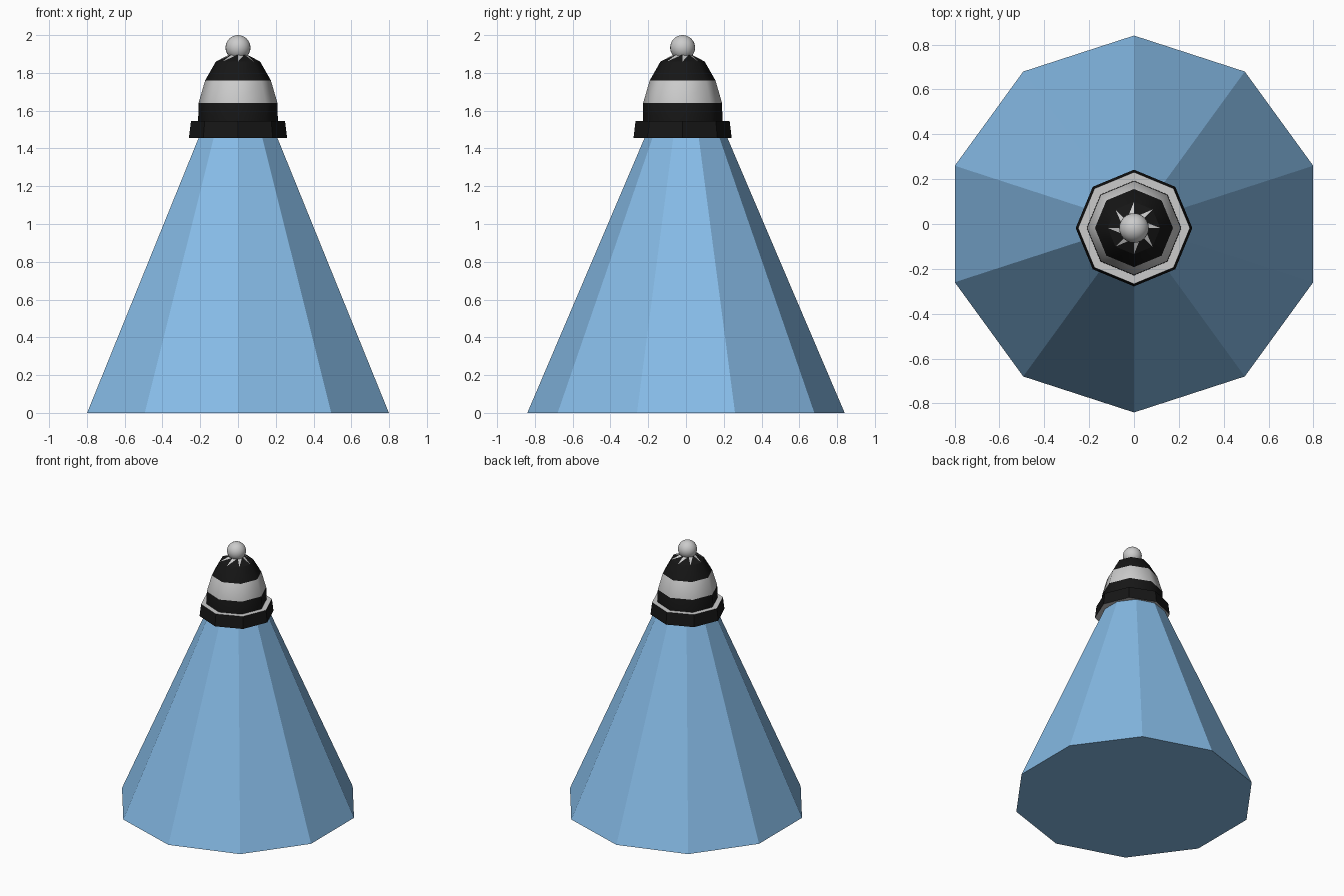
import bpy, bmesh, math

if "Cube" in bpy.data.objects:
    bpy.data.objects.remove(bpy.data.objects["Cube"])

HAT_Y = -0.018


def material(name, rgb):
    m = bpy.data.materials.new(name)
    m.diffuse_color = (*rgb, 1)
    m.use_nodes = True
    m.node_tree.nodes["Principled BSDF"].inputs["Base Color"].default_value = m.diffuse_color
    return m


black = material("black_wool", (0.008, 0.008, 0.008))
blue = material("blue", (0.24, 0.5, 0.8))
grey = material("light_grey", (0.8, 0.8, 0.8))


def make_object(name, bm, mats, y=0.0):
    bmesh.ops.recalc_face_normals(bm, faces=bm.faces)
    mesh = bpy.data.meshes.new(name)
    bm.to_mesh(mesh)
    bm.free()
    for m in mats:
        mesh.materials.append(m)
    ob = bpy.data.objects.new(name, mesh)
    ob.location.y = y
    bpy.context.collection.objects.link(ob)
    return ob


def ring(bm, r, z, n=8):
    return [bm.verts.new((r * math.cos(2 * math.pi * i / n),
                          r * math.sin(2 * math.pi * i / n), z)) for i in range(n)]


def bridge(bm, a, b, mat):
    n = len(a)
    for i in range(n):
        j = (i + 1) % n
        f = bm.faces.new((a[i], a[j], b[j], b[i]))
        f.material_index = mat
        f.smooth = True


# ten-sided cone body, a corner pointing along y
bpy.ops.mesh.primitive_cone_add(vertices=10, radius1=0.84, radius2=0, depth=1.97,
                                location=(0, 0, 0.985))
cone = bpy.context.object
cone.name = "cone_body"
cone.data.materials.append(blue)

# striped hat crown: (radius, height), stripe material between rings
profile = [(0.211, 1.46), (0.211, 1.545), (0.209, 1.64), (0.174, 1.76), (0.117, 1.86)]
stripes = [0, 0, 1, 0]
bm = bmesh.new()
rings = [ring(bm, r, z) for r, z in profile]
for lo, hi, mat in zip(rings, rings[1:], stripes):
    bridge(bm, lo, hi, mat)

# crown top: black and grey triangles alternate to form a star
outer, inner = rings[-1], ring(bm, 0.047, 1.897)
for i in range(8):
    j = (i + 1) % 8
    bm.faces.new((outer[i], inner[j], inner[i])).material_index = 1
    bm.faces.new((outer[i], outer[j], inner[j])).material_index = 0
bm.faces.new(inner).material_index = 1
make_object("hat_crown", bm, [black, grey], HAT_Y)

# folded brim: black outside, grey top and underside
bm = bmesh.new()
bottom_in, bottom_out = ring(bm, 0.211, 1.455), ring(bm, 0.26, 1.455)
top_out, top_in = ring(bm, 0.249, 1.545), ring(bm, 0.211, 1.545)
bridge(bm, bottom_in, bottom_out, 1)
bridge(bm, bottom_out, top_out, 0)
bridge(bm, top_out, top_in, 1)
for f in bm.faces:
    f.smooth = False
make_object("hat_brim", bm, [black, grey], HAT_Y)

# bobble on top
bpy.ops.mesh.primitive_uv_sphere_add(segments=24, ring_count=16, radius=0.066,
                                     location=(0, HAT_Y, 1.934))
bobble = bpy.context.object
bobble.name = "bobble"
bpy.ops.object.shade_smooth()
# turn the cone so its corners meet the y axis
for v in cone.data.vertices:
    a = math.atan2(v.co.y, v.co.x)
    r = math.hypot(v.co.x, v.co.y)
    k = round((a - math.pi / 2) / (math.pi / 5)) * math.pi / 5 + math.pi / 2
    v.co.x, v.co.y = r * math.cos(k), r * math.sin(k)
